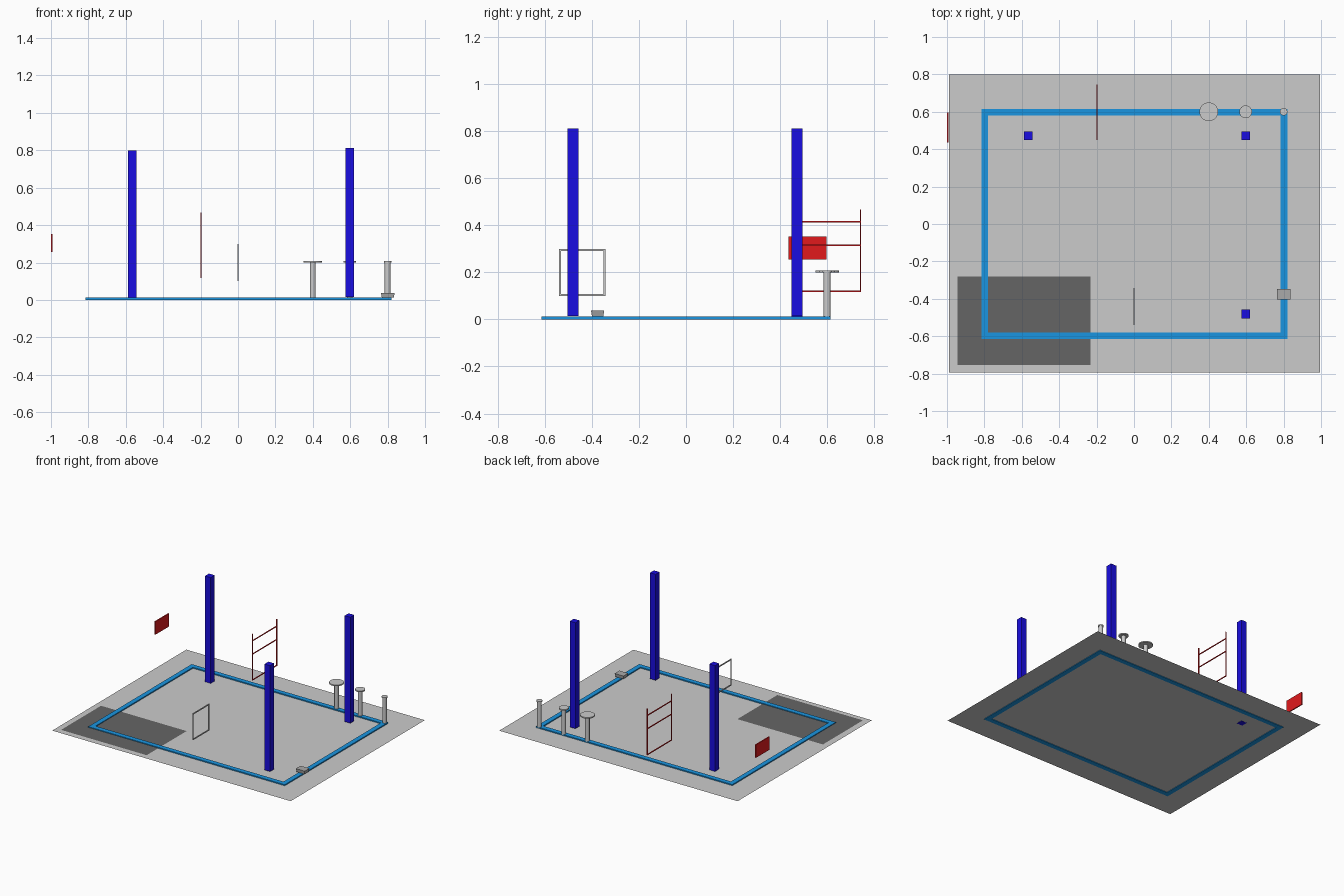
import bpy, bmesh

if "Cube" in bpy.data.objects:
    bpy.data.objects.remove(bpy.data.objects["Cube"])


def material(name, rgb):
    m = bpy.data.materials.new(name)
    m.diffuse_color = (*rgb, 1)
    m.use_nodes = True
    m.node_tree.nodes["Principled BSDF"].inputs["Base Color"].default_value = m.diffuse_color
    return m


TRACK = material("track_blue", (0.01, 0.3, 0.75))
PILLAR = material("pillar_blue", (0.01, 0.004, 0.75))
RED = material("red", (0.75, 0.01, 0.012))
DARK = material("dark_grey", (0.13, 0.13, 0.13))


def finish(bm, name, mat=None):
    bmesh.ops.recalc_face_normals(bm, faces=bm.faces)
    me = bpy.data.meshes.new(name)
    bm.to_mesh(me)
    bm.free()
    ob = bpy.data.objects.new(name, me)
    bpy.context.collection.objects.link(ob)
    if mat:
        me.materials.append(mat)
    return ob


def add_box(bm, x, y, z, taper=1.0):
    """Box from (min, max) ranges; taper shrinks the bottom."""
    vs = bmesh.ops.create_cube(bm, size=1)["verts"]
    for v in vs:
        k = taper if v.co.z < 0 else 1
        v.co.x = sum(x) / 2 + v.co.x * k * (x[1] - x[0])
        v.co.y = sum(y) / 2 + v.co.y * k * (y[1] - y[0])
        v.co.z = sum(z) / 2 + v.co.z * (z[1] - z[0])


def boxes(name, ranges, mat=None):
    bm = bmesh.new()
    for r in ranges:
        add_box(bm, *r)
    return finish(bm, name, mat)


def sheet(name, x, y, z, mat=None):
    bm = bmesh.new()
    bm.faces.new([bm.verts.new((a, b, z)) for a, b in
                  ((x[0], y[0]), (x[1], y[0]), (x[1], y[1]), (x[0], y[1]))])
    ob = finish(bm, name, mat)
    return ob


# Floor and dark landing mat
sheet("floor", (-0.99, 0.995), (-0.795, 0.8), 0.004)
sheet("dark_mat", (-0.944, -0.232), (-0.755, -0.28), 0.0065, DARK)

# Track: rectangular ring with mitred corners
bm = bmesh.new()
rings = []
for off, z in ((0.018, 0), (0.018, 0.012), (-0.018, 0.012), (-0.018, 0)):
    rings.append([bm.verts.new((0.002 + sx * (0.8 + off), sy * (0.597 + off), z))
                  for sx, sy in ((-1, -1), (1, -1), (1, 1), (-1, 1))])
for a, b in zip(rings, rings[1:] + rings[:1]):
    for i in range(4):
        j = (i + 1) % 4
        bm.faces.new((a[i], a[j], b[j], b[i]))
finish(bm, "track", TRACK)

# Three tall pillars
h = 0.0235
for name, x, y, z in (("pillar_back_left", -0.565, 0.472, 0.003),
                      ("pillar_back_right", 0.597, 0.472, 0.015),
                      ("pillar_front_right", 0.597, -0.481, 0.015)):
    boxes(name, [((x - h, x + h), (y - h, y + h), (z, z + 0.797))], PILLAR)

# Square hoop
gx, t = (-0.002, 0.004), 0.008
boxes("square_hoop", [
    (gx, (-0.54, -0.54 + t), (0.1, 0.3)),
    (gx, (-0.343 - t, -0.343), (0.1, 0.3)),
    (gx, (-0.54 + t, -0.343 - t), (0.1, 0.1 + t)),
    (gx, (-0.54 + t, -0.343 - t), (0.3 - t, 0.3))])

# Red ladder gate
lx = (-0.2, -0.194)
boxes("ladder_gate",
      [(lx, (y, y + 0.006), (0.117, 0.467)) for y in (0.45, 0.739)] +
      [(lx, (0.456, 0.739), (z - 0.003, z + 0.003)) for z in (0.12, 0.315, 0.415)], RED)

# Red sign panel
boxes("sign_panel", [((-1.0, -0.992), (0.437, 0.597), (0.255, 0.353))], RED)

# Round landing stands of decreasing size
for i, (x, r) in enumerate(((0.4, 0.05), (0.597, 0.034), (0.8, 0.02))):
    bm = bmesh.new()
    for rad, z0, z1 in ((0.0155, 0.008, 0.202), (r, 0.2, 0.209)):
        vs = bmesh.ops.create_cone(bm, cap_ends=True, segments=32, radius1=rad,
                                   radius2=rad, depth=z1 - z0)["verts"]
        bmesh.ops.translate(bm, verts=vs, vec=(x, 0.6, (z0 + z1) / 2))
    ob = finish(bm, f"landing_stand_{i + 1}")
    bpy.ops.object.select_all(action="DESELECT")
    ob.select_set(True)
    bpy.context.view_layer.objects.active = ob
    bpy.ops.object.shade_smooth_by_angle()

# Small vehicle sitting on the track
boxes("track_vehicle", [((0.764, 0.838), (-0.404, -0.348), (0.013, 0.038), 0.86)], material("mid_grey", (0.4, 0.4, 0.4)))
